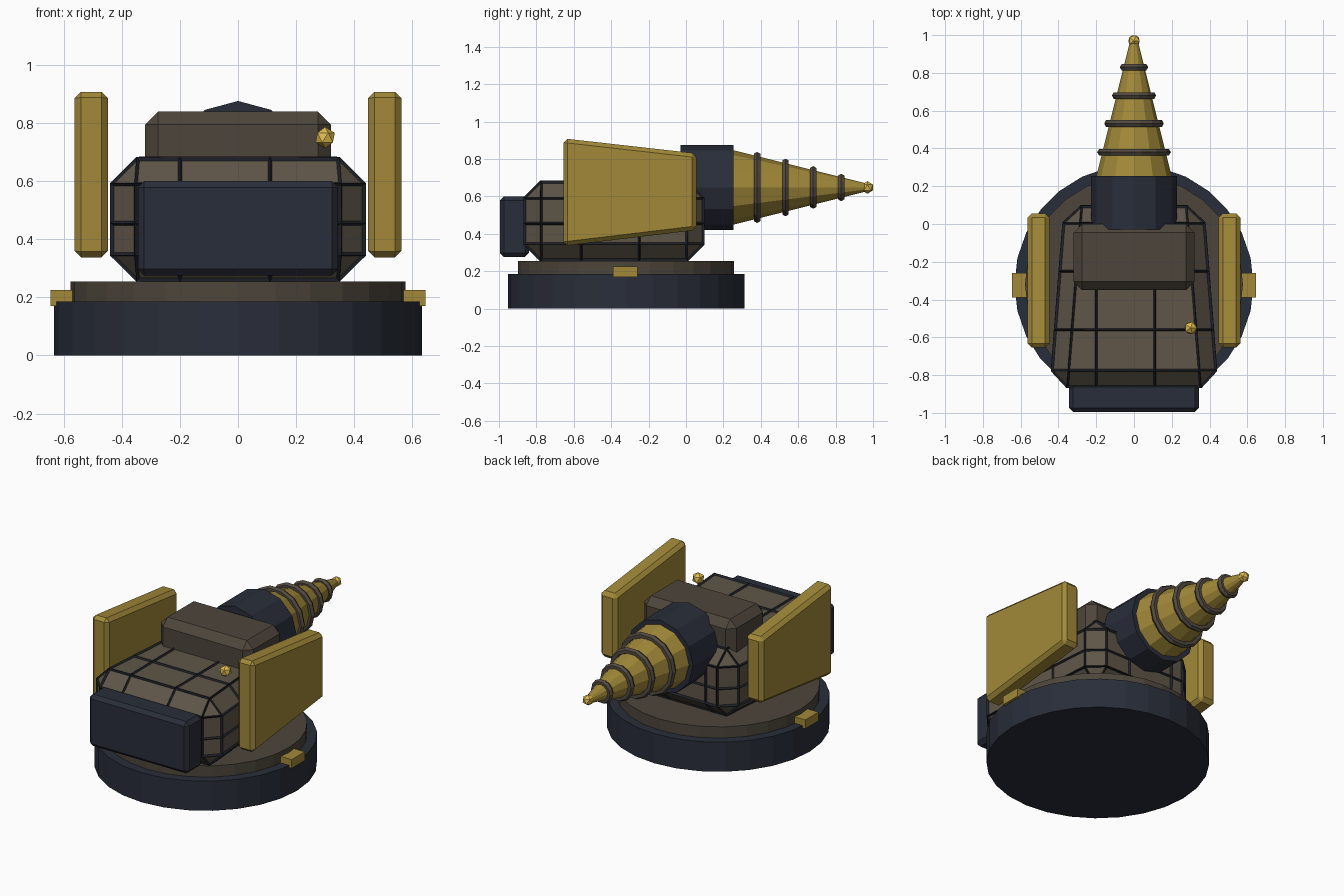
import bpy, bmesh, math
from mathutils import Vector

if "Cube" in bpy.data.objects:
    bpy.data.objects.remove(bpy.data.objects["Cube"])


def material(name, rgb):
    m = bpy.data.materials.new(name)
    m.diffuse_color = (*rgb, 1)
    m.use_nodes = True
    m.node_tree.nodes["Principled BSDF"].inputs["Base Color"].default_value = m.diffuse_color
    return m


NAVY = material("navy", (0.022, 0.027, 0.042))
BLACK = material("groove_dark", (0.012, 0.015, 0.021))
STONE = material("stone", (0.115, 0.092, 0.065))
BROWN = material("brown", (0.075, 0.06, 0.043))
GOLD = material("gold", (0.36, 0.25, 0.04))
BRIGHT = material("bright_gold", (0.75, 0.5, 0.08))
RING = material("ring_brown", (0.085, 0.068, 0.052))


def finish(bm, name, mat):
    bmesh.ops.recalc_face_normals(bm, faces=bm.faces)
    me = bpy.data.meshes.new(name)
    bm.to_mesh(me)
    bm.free()
    me.materials.append(mat)
    ob = bpy.data.objects.new(name, me)
    bpy.context.collection.objects.link(ob)
    return ob


def box_mesh(lo, hi, bevel=0.0, shape=None):
    """Box between two corners, optionally reshaped per vertex, then chamfered."""
    bm = bmesh.new()
    bmesh.ops.create_cube(bm, size=1)
    lo, hi = Vector(lo), Vector(hi)
    for v in bm.verts:
        v.co = Vector(lo[i] + (v.co[i] + 0.5) * (hi[i] - lo[i]) for i in range(3))
        if shape:
            v.co = shape(v.co)
    if bevel:
        bmesh.ops.bevel(bm, geom=bm.edges[:], offset=bevel, segments=1,
                        profile=0.5, affect='EDGES')
    return bm


def lathe(name, sides, r1, r2, start, end, mat):
    """Cylinder or cone between two points."""
    bm = bmesh.new()
    a, b = Vector(start), Vector(end)
    bmesh.ops.create_cone(bm, cap_ends=True, segments=sides, radius1=r1,
                          radius2=r2, depth=(b - a).length)
    rot = Vector((0, 0, 1)).rotation_difference(b - a).to_matrix()
    for v in bm.verts:
        v.co = rot @ v.co + (a + b) / 2
    return finish(bm, name, mat)


def bead(name, r, loc):
    bm = bmesh.new()
    bmesh.ops.create_icosphere(bm, subdivisions=1, radius=r)
    bmesh.ops.translate(bm, verts=bm.verts, vec=loc)
    return finish(bm, name, BRIGHT)


# round base and turntable
lathe("base_disc", 28, 0.633, 0.633, (0, -0.32, 0), (0, -0.32, 0.185), NAVY)
lathe("turntable", 28, 0.577, 0.577, (0, -0.32, 0.185), (0, -0.32, 0.255), BROWN)


# tapered body, cut into panels, with a dark lattice over the seams
def taper(co):
    return Vector((co.x * (0.83 if co.y > 0 else 1), co.y, co.z))


def body_mesh():
    bm = box_mesh((-0.438, -0.86, 0.262), (0.438, 0.09, 0.675), 0.085, taper)
    cuts = [((-0.2, 0, 0), (1, 0, 0)), ((0.11, 0, 0), (1, 0, 0)),
            ((0, -0.56, 0), (0, 1, 0)), ((0, -0.25, 0), (0, 1, 0)),
            ((0, 0, 0.455), (0, 0, 1))]
    for co, no in cuts:
        bmesh.ops.bisect_plane(bm, geom=bm.verts[:] + bm.edges[:] + bm.faces[:],
                               plane_co=co, plane_no=no)
    return bm


finish(body_mesh(), "body_panels", STONE)
seams = finish(body_mesh(), "body_seams", BLACK)
wire = seams.modifiers.new("lattice", 'WIREFRAME')
wire.thickness = 0.02
wire.offset = 0
wire.use_even_offset = False

# housing on top and plate at the front
finish(box_mesh((-0.32, -0.35, 0.56), (0.32, 0.0, 0.84), 0.045), "top_housing", BROWN)
finish(box_mesh((-0.345, -0.995, 0.275), (0.345, -0.84, 0.6), 0.022), "front_plate", NAVY)


# side shields and the lugs on the base
def shield(co):
    back = co.y > 0
    z = (0.42 if back else 0.335) if co.z < 0.6 else (0.83 if back else 0.91)
    return Vector((co.x, co.y, z))


for side, s in (("left", -1), ("right", 1)):
    x = sorted((s * 0.448, s * 0.563))
    finish(box_mesh((x[0], -0.655, 0.4), (x[1], 0.055, 0.9), 0.022, shield),
           side + "_shield", GOLD)
    x = sorted((s * 0.53, s * 0.645))
    finish(box_mesh((x[0], -0.39, 0.17), (x[1], -0.26, 0.225)), side + "_lug", GOLD)

# drill: collar, cone, rings and tip
Z = 0.648
lathe("drill_collar", 12, 0.228, 0.228, (0, -0.03, Z), (0, 0.255, Z), NAVY)
lathe("drill_cone", 12, 0.2, 0.02, (0, 0.25, Z), (0, 0.97, Z), GOLD)
for i, (y, r) in enumerate(((0.38, 0.175), (0.532, 0.138), (0.68, 0.097), (0.83, 0.055))):
    bpy.ops.mesh.primitive_torus_add(location=(0, y, Z), rotation=(math.pi / 2, 0, 0),
                                     major_radius=r, minor_radius=0.02,
                                     major_segments=14, minor_segments=6)
    ring = bpy.context.object
    ring.name = f"drill_ring_{i + 1}"
    ring.data.materials.append(RING)
bead("drill_tip", 0.034, (0, 0.97, Z))

# small lamp above the body
bead("lamp", 0.037, (0.3, -0.55, 0.75))
